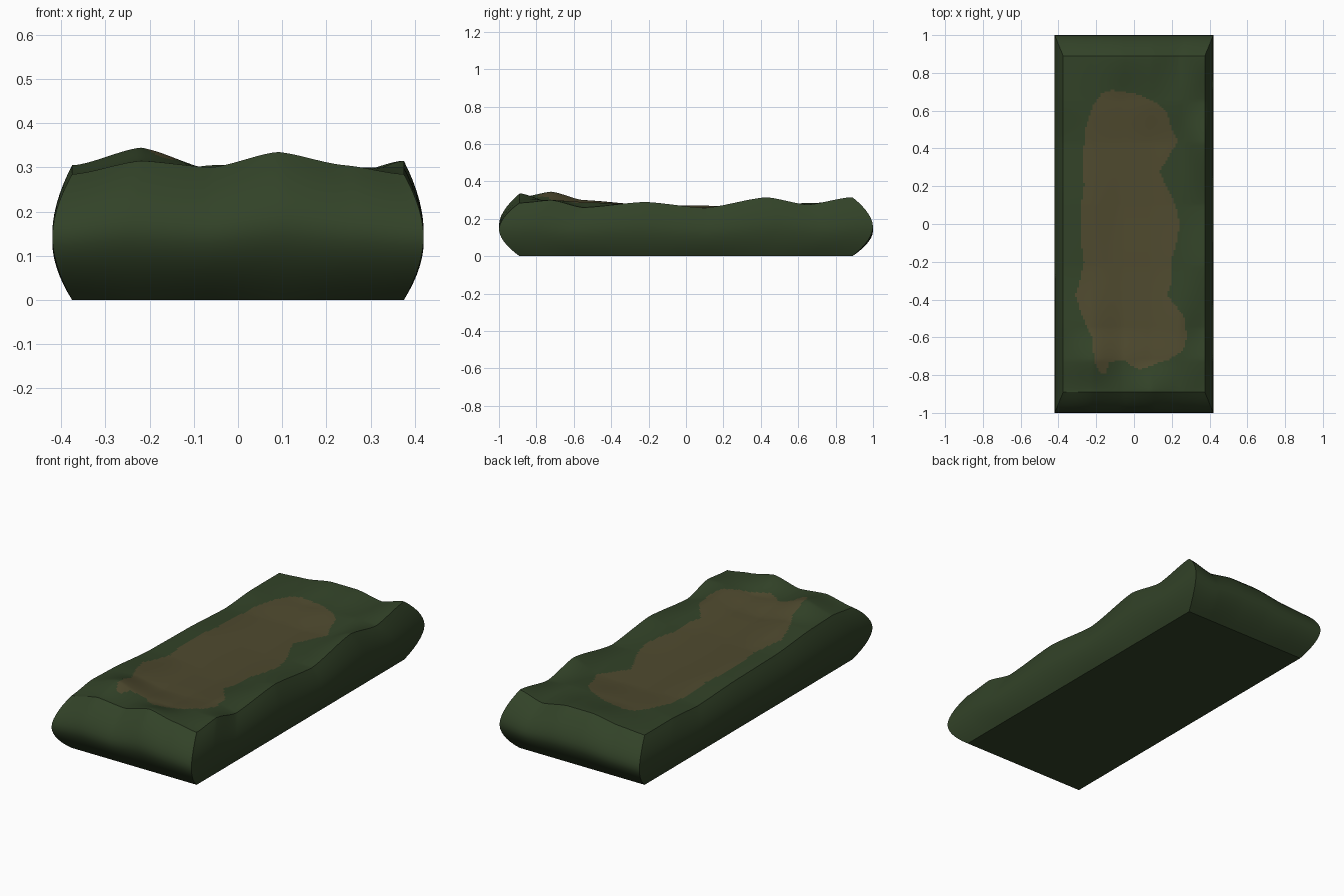
import bpy, bmesh, math

if "Cube" in bpy.data.objects:
    bpy.data.objects.remove(bpy.data.objects["Cube"])

# Heights of the lumpy top: rows run front to back, columns left to right
XS = [-0.37, -0.22, -0.06, 0.09, 0.24, 0.37]
YS = [-0.88, -0.72, -0.55, -0.22, 0.10, 0.43, 0.65, 0.88]
HEIGHTS = [
    [0.285, 0.315, 0.300, 0.335, 0.305, 0.285],
    [0.305, 0.345, 0.295, 0.285, 0.300, 0.300],
    [0.300, 0.300, 0.270, 0.270, 0.290, 0.260],
    [0.275, 0.270, 0.260, 0.260, 0.270, 0.290],
    [0.270, 0.270, 0.255, 0.255, 0.260, 0.258],
    [0.255, 0.260, 0.255, 0.255, 0.265, 0.315],
    [0.270, 0.270, 0.270, 0.280, 0.285, 0.275],
    [0.270, 0.280, 0.305, 0.305, 0.280, 0.315],
]
# Outline of the worn patch seen from above
PATCH = [(-0.12, .71), (-.05, .70), (.04, .68), (.12, .64), (.17, .60), (.20, .50),
         (.23, .44), (.18, .35), (.135, .28), (.17, .20), (.22, .10), (.24, 0),
         (.225, -.1), (.195, -.2), (.20, -.3), (.175, -.38), (.22, -.43), (.27, -.5),
         (.28, -.6), (.26, -.67), (.18, -.72), (.03, -.77), (-.02, -.75), (-.05, -.72),
         (-.13, -.73), (-.15, -.79), (-.18, -.79), (-.21, -.73), (-.22, -.6),
         (-.27, -.5), (-.31, -.38), (-.28, -.27), (-.265, -.2), (-.28, -.1),
         (-.28, .1), (-.265, .2), (-.27, .35), (-.26, .5), (-.22, .62), (-.17, .69)]
NX, NY, NZ = 72, 180, 14


def locate(vals, v):
    """Cell index and softened fraction of v inside a sorted list."""
    v = min(max(v, vals[0]), vals[-1])
    i = max(k for k in range(len(vals) - 1) if vals[k] <= v)
    t = (v - vals[i]) / (vals[i + 1] - vals[i])
    return i, 0.5 * t + 0.5 * t * t * (3 - 2 * t)


def height(x, y):
    i, a = locate(XS, x)
    j, b = locate(YS, y)
    lo = HEIGHTS[j][i] * (1 - a) + HEIGHTS[j][i + 1] * a
    hi = HEIGHTS[j + 1][i] * (1 - a) + HEIGHTS[j + 1][i + 1] * a
    return lo * (1 - b) + hi * b


def in_patch(x, y):
    inside = False
    for (x1, y1), (x2, y2) in zip(PATCH, PATCH[1:] + PATCH[:1]):
        if (y1 > y) != (y2 > y) and x < x1 + (y - y1) * (x2 - x1) / (y2 - y1):
            inside = not inside
    return inside


bm = bmesh.new()
cache = {}


def vert(i, j, k):
    """Box lattice point bent into the bulging slab with mitred corners."""
    if (i, j, k) not in cache:
        u, v, t = 2 * i / NX - 1, 2 * j / NY - 1, k / NZ
        pull = abs(2 * t - 1) ** 1.8
        x, y = u * (0.42 - 0.045 * pull), v * (1 - 0.11 * pull)
        cache[i, j, k] = bm.verts.new((x, y, t * height(u * 0.375, v * 0.89)))
    return cache[i, j, k]


# Top with painted worn patch, and flat underside
for i in range(NX):
    for j in range(NY):
        f = bm.faces.new([vert(i + a, j + b, NZ) for a, b in ((0, 0), (1, 0), (1, 1), (0, 1))])
        c = f.calc_center_median()
        f.material_index = 1 if in_patch(c.x, c.y) else 0
rim = ([(i, 0) for i in range(NX)] + [(NX, j) for j in range(NY)]
       + [(i, NY) for i in range(NX, 0, -1)] + [(0, j) for j in range(NY, 0, -1)])
bm.faces.new([vert(i, j, 0) for i, j in reversed(rim)])

# Bulging sides
for p, q in zip(rim, rim[1:] + rim[:1]):
    for k in range(NZ):
        bm.faces.new([vert(*p, k), vert(*q, k), vert(*q, k + 1), vert(*p, k + 1)])
bmesh.ops.recalc_face_normals(bm, faces=bm.faces)

mesh = bpy.data.meshes.new("lumpy_slab")
bm.to_mesh(mesh)
bm.free()
for name, col in (("dark moss green", (0.032, 0.055, 0.021, 1)),
                  ("worn brown", (0.078, 0.068, 0.028, 1))):
    m = bpy.data.materials.new(name)
    m.diffuse_color = col
    m.use_nodes = True
    m.node_tree.nodes["Principled BSDF"].inputs["Base Color"].default_value = m.diffuse_color
    mesh.materials.append(m)
slab = bpy.data.objects.new("lumpy_slab", mesh)
bpy.context.collection.objects.link(slab)
bpy.context.view_layer.objects.active = slab
slab.select_set(True)
bpy.ops.object.shade_smooth_by_angle(angle=math.radians(30))
